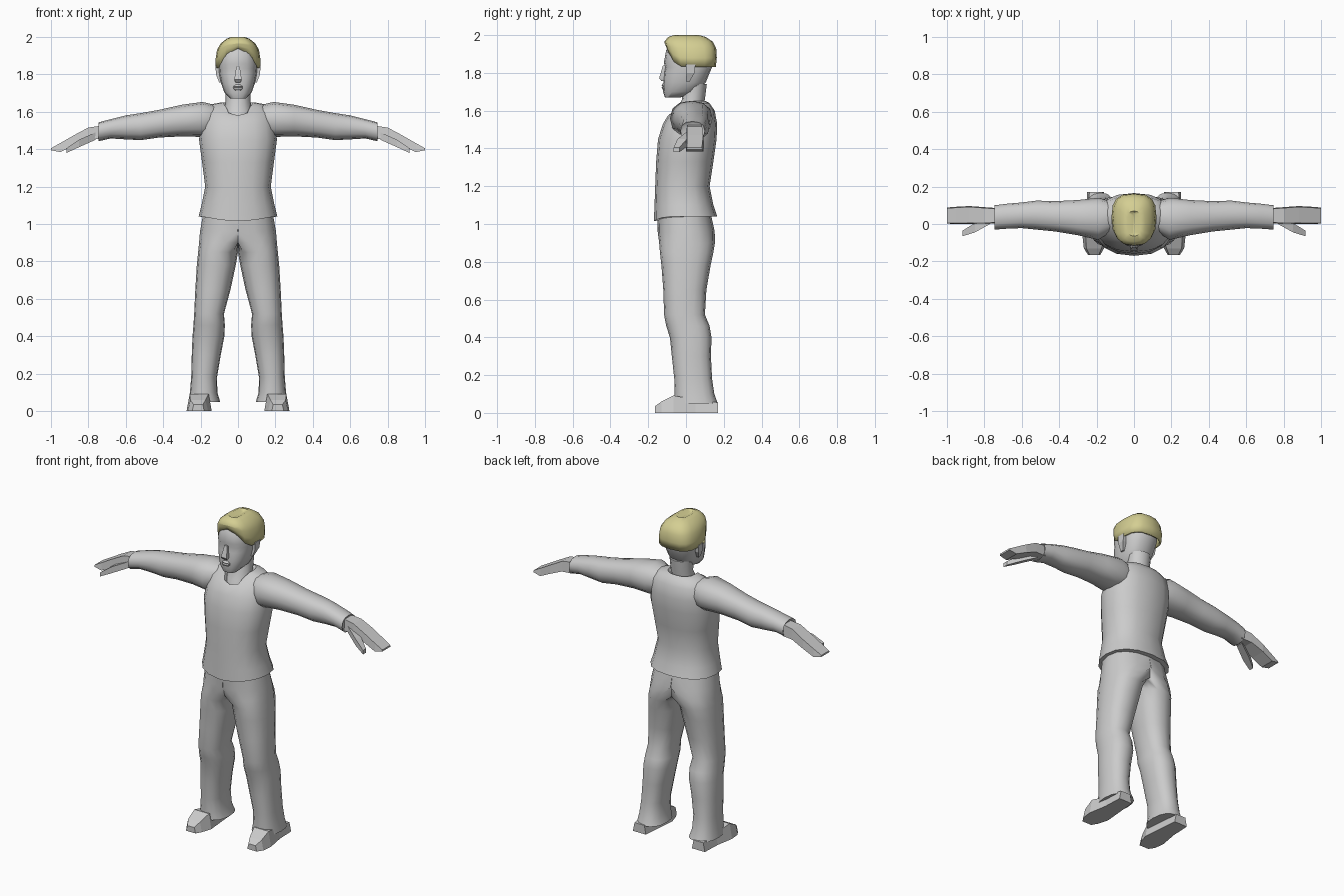
import bpy
import bmesh
import math

default_cube = bpy.data.objects.get("Cube")
if default_cube:
    bpy.data.objects.remove(default_cube, do_unlink=True)


def make_material(name, colour):
    material = bpy.data.materials.new(name)
    material.use_nodes = True
    material.diffuse_color = colour
    shader = next(n for n in material.node_tree.nodes if n.type == "BSDF_PRINCIPLED")
    shader.inputs["Base Color"].default_value = colour
    return material


grey = make_material("plain grey", (0.6, 0.6, 0.6, 1))
blond = make_material("blond hair", (0.66, 0.62, 0.29, 1))


def power(value, exponent):
    return math.copysign(abs(value) ** exponent, value)


def place(axis, along, u, v):
    """Turn a section point into a world point for a loft along the axis."""
    if axis == "Z":
        return (u, v, along)
    if axis == "X":
        return (along, u, v)
    return (u, along, v)


def loft(name, sections, axis="Z", sides=16, roundness=1.0, material=grey,
         mirror=False, clamp=False, taper=0.0, front_power=4, smooth_angle=50,
         open_start=False, thickness=0.0):
    """Skin through sections (along, u min, u max, v min, v max),
    each with an optional (drop, push) that bends the front of a Z ring."""
    mesh_data = bmesh.new()
    rings = []
    start = math.pi / 4 if sides == 4 else 0
    for along, u_min, u_max, v_min, v_max, *bend in sections:
        drop, push = bend if bend else (0, 0)
        ring = []
        for i in range(sides):
            angle = start + math.tau * i / sides
            cosine, sine = math.cos(angle), math.sin(angle)
            if abs(cosine) < 1e-6:
                cosine = 0
            if abs(sine) < 1e-6:
                sine = 0
            across = power(cosine, roundness) if cosine else 0
            up = power(sine, roundness) if sine else 0
            if up > 0:
                across *= 1 - taper
            u = (u_min + u_max) / 2 + across * (u_max - u_min) / 2
            v = (v_min + v_max) / 2 + up * (v_max - v_min) / 2
            front = max(0, -sine) ** front_power
            if clamp:
                u = max(0, u)
            ring.append(mesh_data.verts.new(
                place(axis, along - drop * front, u, v - push * front)))
        rings.append(ring)
    for low, high in zip(rings, rings[1:]):
        for i in range(sides):
            j = (i + 1) % sides
            mesh_data.faces.new((low[i], low[j], high[j], high[i]))
    if not open_start:
        mesh_data.faces.new(rings[0][::-1])
    mesh_data.faces.new(rings[-1])
    bmesh.ops.recalc_face_normals(mesh_data, faces=mesh_data.faces)
    if clamp:
        inner = [f for f in mesh_data.faces if all(v.co.x < 1e-5 for v in f.verts)]
        bmesh.ops.delete(mesh_data, geom=inner, context="FACES")
    for face in mesh_data.faces:
        face.smooth = smooth_angle > 0
    for edge in mesh_data.edges:
        if len(edge.link_faces) == 2:
            edge.smooth = edge.calc_face_angle(0) < math.radians(smooth_angle)
    mesh = bpy.data.meshes.new(name)
    mesh_data.to_mesh(mesh)
    mesh_data.free()
    mesh.materials.append(material)
    part = bpy.data.objects.new(name, mesh)
    bpy.context.collection.objects.link(part)
    if thickness:
        shell = part.modifiers.new("thickness", "SOLIDIFY")
        shell.thickness = thickness
    if mirror:
        part.modifiers.new("mirror", "MIRROR").merge_threshold = 0.0005
    return part


# Shirt body with a dipped hem and a V neckline
loft("shirt_body", [
    (1.04, -.21, .21, -.17, .165, .025, 0),
    (1.10, -.195, .195, -.167, .145, .01, 0),
    (1.20, -.175, .175, -.163, .125),
    (1.33, -.192, .192, -.158, .145),
    (1.45, -.208, .208, -.148, .162),
    (1.53, -.2, .2, -.122, .165),
    (1.60, -.185, .185, -.075, .152, .025, .02),
    (1.64, -.14, .14, -.04, .125, .06, .04),
    (1.65, -.085, .085, -.04, .105, .11, .07),
    (1.635, -.075, .075, -.03, .095, .11, .065),
], roundness=.85)

# Sleeves
loft("sleeves", [
    (.12, -.04, .12, 1.48, 1.635),
    (.19, -.085, .14, 1.465, 1.652),
    (.30, -.06, .128, 1.468, 1.637),
    (.42, -.04, .122, 1.462, 1.61),
    (.52, -.03, .125, 1.448, 1.592),
    (.60, -.022, .115, 1.452, 1.58),
    (.68, -.025, .108, 1.457, 1.56),
    (.745, -.03, .1, 1.442, 1.543),
    (.735, -.018, .09, 1.452, 1.533),
], axis="X", sides=12, roundness=.85, mirror=True)

# Hands and thumbs
loft("hands", [
    (.73, .005, .085, 1.455, 1.525),
    (.80, 0, .09, 1.452, 1.515),
    (.88, 0, .096, 1.418, 1.472),
    (.95, 0, .092, 1.384, 1.432),
    (1.0, .002, .088, 1.394, 1.404),
], axis="X", sides=4, roundness=0, taper=.1, mirror=True, smooth_angle=0)
loft("thumbs", [
    (.76, .005, .05, 1.45, 1.49),
    (.85, -.045, .005, 1.41, 1.45),
    (.915, -.065, -.035, 1.38, 1.405),
], axis="X", sides=4, roundness=0, mirror=True, smooth_angle=0)

# Trousers: one leg, joined to its mirror image at the hips
loft("trousers", [
    (.05, .095, .265, -.06, .168),
    (.10, .11, .257, -.06, .15),
    (.18, .112, .25, -.062, .138),
    (.30, .092, .247, -.075, .132),
    (.40, .073, .243, -.085, .135),
    (.46, .07, .238, -.105, .125),
    (.52, .075, .234, -.116, .1),
    (.65, .04, .228, -.12, .108),
    (.78, .012, .22, -.13, .13),
    (.85, 0, .213, -.138, .145),
    (.90, -.08, .208, -.142, .153),
    (.96, -.2, .203, -.15, .152),
    (1.06, -.185, .185, -.15, .13),
], roundness=.85, mirror=True, clamp=True)

# Shoes with narrow toes
loft("shoes", [
    (.17, .16, .25, 0, .055),
    (.05, .15, .255, 0, .07),
    (-.065, .14, .275, 0, .092),
    (-.13, .16, .268, 0, .06),
    (-.165, .18, .245, 0, .035),
], axis="Y", sides=4, roundness=0, taper=.25, mirror=True, smooth_angle=0)

# Neck and upper chest inside the neckline
loft("neck", [
    (1.50, -.09, .09, -.09, .08),
    (1.60, -.075, .075, -.055, .09),
    (1.66, -.066, .066, -.02, .1),
    (1.74, -.07, .07, -.02, .11),
], sides=12)

# Head, from chin to crown
loft("head", [
    (1.67, -.042, .042, -.112, -.03),
    (1.70, -.072, .072, -.122, .06),
    (1.75, -.09, .09, -.12, .105),
    (1.80, -.1, .1, -.117, .125),
    (1.83, -.103, .103, -.11, .138),
    (1.855, -.104, .104, -.117, .142),
    (1.92, -.096, .096, -.105, .135),
    (1.965, -.06, .06, -.07, .1),
], roundness=.8)

# Nose, mouth and ears
loft("nose", [
    (1.757, -.014, .014, -.13, -.1),
    (1.772, -.02, .02, -.142, -.1),
    (1.84, -.009, .009, -.122, -.1),
], sides=4, roundness=0)
loft("lips", [
    (1.712, -.018, .018, -.123, -.1),
    (1.722, -.026, .026, -.129, -.1),
    (1.728, -.028, .028, -.123, -.1),
    (1.734, -.026, .026, -.13, -.1),
    (1.745, -.014, .014, -.122, -.1),
], sides=8, roundness=.7)
loft("ears", [
    (1.755, .085, .1, .0, .02),
    (1.80, .085, .118, .002, .045),
    (1.845, .085, .12, .0, .05),
], sides=4, roundness=0, mirror=True, smooth_angle=0)

# Hair cap: rim arched over the forehead, parting sunk along the top
loft("hair", [
    (1.832, -.119, .119, -.085, .158, -.105, .02),
    (1.88, -.12, .12, -.092, .163, -.075, .02),
    (1.93, -.112, .112, -.105, .16, -.035, .01),
    (1.965, -.092, .092, -.115, .142),
    (1.99, -.06, .06, -.095, .105),
    (2.0, -.035, .035, -.065, .07),
    (1.986, -.006, .006, -.06, .06),
], sides=16, roundness=.7, material=blond, open_start=True, thickness=.012)
